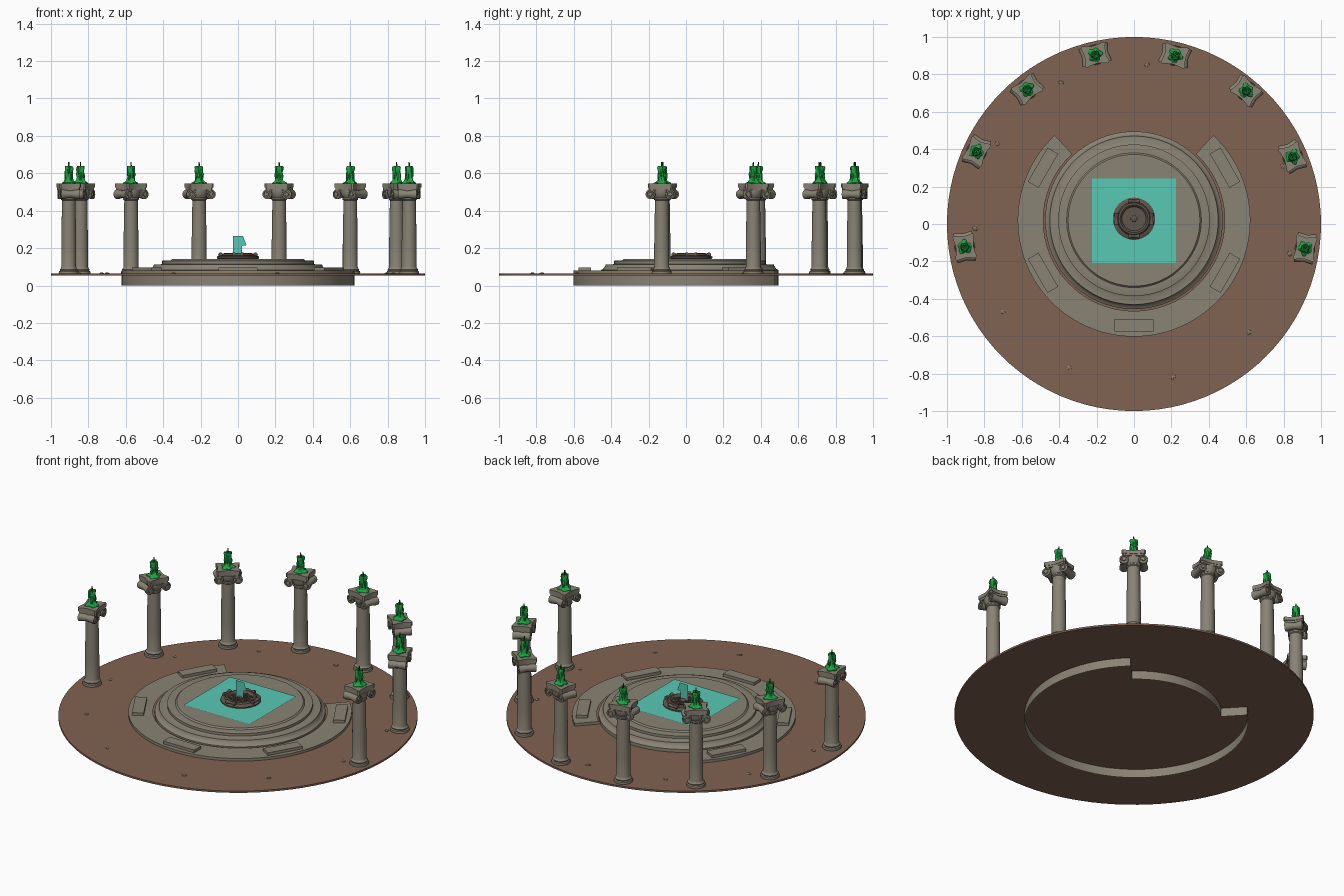
import bpy, bmesh, math, random
from mathutils import Matrix, Vector

if "Cube" in bpy.data.objects:
    bpy.data.objects.remove(bpy.data.objects["Cube"])

random.seed(4)
CY = 0.02        # centre of the stepped platform


def mat(name, rgb):
    m = bpy.data.materials.new(name)
    lin = [((c / 255 + 0.055) / 1.055) ** 2.4 for c in rgb]
    m.diffuse_color = (*lin, 1)
    m.use_nodes = True
    m.node_tree.nodes["Principled BSDF"].inputs["Base Color"].default_value = m.diffuse_color
    return m


STONE = mat("stone", (137, 131, 116))
DARK = mat("dark_stone", (96, 85, 74))
EARTH = mat("earth", (128, 98, 81))
TEAL = mat("teal_water", (88, 200, 180))
WAX = mat("green_wax", (28, 165, 66))
WICK = mat("wick", (62, 50, 36))
PEBBLE = mat("pebble", (140, 126, 110))


def finish(bm, name, material, loc=(0, 0, 0), rot=0, smooth=True, fix=True):
    if fix:
        bmesh.ops.recalc_face_normals(bm, faces=bm.faces)
    me = bpy.data.meshes.new(name)
    bm.to_mesh(me)
    bm.free()
    me.materials.append(material)
    ob = bpy.data.objects.new(name, me)
    bpy.context.collection.objects.link(ob)
    ob.location = loc
    ob.rotation_euler.z = rot
    if smooth:
        bpy.ops.object.select_all(action='DESELECT')
        ob.select_set(True)
        bpy.context.view_layer.objects.active = ob
        bpy.ops.object.shade_smooth_by_angle(angle=math.radians(35))
    return ob


def lathe(bm, prof, n=32, a0=0, a1=360, m=None, wob=None):
    """Revolve (r, z) points listed from bottom/outside to top/centre."""
    full = a1 - a0 >= 360
    m = m or Matrix()
    rows = []
    for i in range(n if full else n + 1):
        a = math.radians(a0 + (a1 - a0) * i / n)
        row = []
        for r, z in prof:
            k = r * (wob(a, z) if wob else 1)
            row.append(bm.verts.new(m @ Vector((k * math.cos(a), k * math.sin(a), z))))
        rows.append(row)
    for i in range(n):
        p, q = rows[i], rows[(i + 1) % len(rows)]
        for j in range(len(prof) - 1):
            bm.faces.new((p[j], q[j], q[j + 1], p[j + 1]))
    bmesh.ops.remove_doubles(bm, verts=bm.verts, dist=1e-5)
    return rows


def box(bm, c, s, m=None):
    m = (m or Matrix()) @ Matrix.Translation(c) @ Matrix.Diagonal((*s, 1))
    bmesh.ops.create_cube(bm, size=1, matrix=m)


def prism(bm, pts, z0, z1):
    lo = [bm.verts.new((x, y, z0)) for x, y in pts]
    hi = [bm.verts.new((x, y, z1)) for x, y in pts]
    bm.faces.new(lo[::-1])
    bm.faces.new(hi)
    for i in range(len(pts)):
        j = (i + 1) % len(pts)
        bm.faces.new((lo[i], lo[j], hi[j], hi[i]))


# Ground disc
bm = bmesh.new()
lathe(bm, [(0, .053), (1, .053), (1, .064), (0, .064)], 96)
finish(bm, "ground_disc", EARTH)

# Outer ring, open towards the back and open underneath
bm = bmesh.new()
lathe(bm, [(.622, 0), (.622, .08), (.485, .08)], 72, 133, 407)
for deg in (133, 407):
    c, s = math.cos(math.radians(deg)), math.sin(math.radians(deg))
    bm.faces.new([bm.verts.new((r * c, r * s, z)) for r, z in
                  ((.475, 0), (.622, 0), (.622, .08), (.475, .08))])
finish(bm, "outer_ring", STONE, (0, CY, 0), fix=False)

# Stepped dais with its wall showing in the gap
bm = bmesh.new()
lathe(bm, [(.475, 0), (.475, .075)], 24, 47, 133)
lathe(bm, [(.475, .06), (.475, .083), (.462, .09), (.452, .104), (.45, .112), (.415, .112),
           (.405, .116), (.405, .132), (.397, .134), (.36, .134), (.352, .142), (0, .142)], 96)
finish(bm, "stepped_dais", STONE, (0, CY, 0), fix=False)

# Five low benches on the ring
bm = bmesh.new()
for deg in (-150, -90, -30, 30, 150):
    m = Matrix.Rotation(math.radians(deg), 4, 'Z')
    box(bm, (.562, 0, .087), (.066, .21, .02), m)
finish(bm, "benches", STONE, (0, CY, 0), smooth=False)

# Water sheet and upright spray plane
bm = bmesh.new()
bm.faces.new([bm.verts.new((x, y, .146)) for x, y in
              ((-.224, -.228), (.224, -.228), (.224, .224), (-.224, .224))])
finish(bm, "water_sheet", TEAL, (0, CY, 0), smooth=False, fix=False)
bm = bmesh.new()
bm.faces.new([bm.verts.new((x, 0, z)) for x, z in
              ((-.027, .165), (.022, .165), (.022, .212), (.045, .216), (.027, .264), (-.027, .264))])
finish(bm, "water_spray", TEAL, (0, CY, 0), smooth=False, fix=False)

# Fountain bowl with four scroll knobs and a rosette
bm = bmesh.new()
lathe(bm, [(.105, .14), (.113, .147), (.113, .154), (.104, .160), (.09, .162), (.084, .171),
           (.074, .173), (.068, .168), (.064, .158), (0, .158)], 48)
finish(bm, "fountain_bowl", DARK, (0, CY + .008, 0))
bm = bmesh.new()
for k in range(4):
    m = Matrix.Rotation(k * math.pi / 2, 4, 'Z')
    side = m @ Matrix.Translation((.094, 0, .165)) @ Matrix.Rotation(math.pi / 2, 4, 'X')
    lathe(bm, [(0, -.03), (.012, -.03), (.012, -.02), (.008, -.012), (.008, .012),
               (.012, .02), (.012, .03), (0, .03)], 14, m=side)
finish(bm, "fountain_scrolls", DARK, (0, CY + .008, 0))
bm = bmesh.new()
lathe(bm, [(.018, .157), (.018, .168), (.01, .174), (0, .175)], 16)
lathe(bm, [(.05, .157), (.05, .163), (.043, .163), (.043, .157)], 32)
for k in range(8):
    box(bm, (.04, 0, .16), (.05, .007, .008), Matrix.Rotation(k * math.pi / 4, 4, 'Z'))
finish(bm, "fountain_rosette", DARK, (0, CY + .008, 0))

# Column shaft and base
bm = bmesh.new()
lathe(bm, [(0, .06), (.052, .06), (.054, .068), (.052, .076), (.046, .08), (.048, .087),
           (.042, .093), (.040, .1), (.040, .22), (.036, .455), (.042, .46), (.042, .468),
           (.038, .472), (.05, .49), (.05, .51), (0, .51)], 28)
shaft = finish(bm, "column_shaft", STONE)

# Capital: concave slab over two pinched side scrolls
bm = bmesh.new()
hx, hy, dip = .07, .06, .013
corner = [(-hx, -hy), (hx, -hy), (hx, hy), (-hx, hy)]
pts = []
for i in range(4):
    a, b = Vector(corner[i]), Vector(corner[(i + 1) % 4])
    for t in (.06, .25, .5, .75, .94):
        p = a.lerp(b, t)
        pts.append(p - p.normalized() * dip * (1 - (2 * t - 1) ** 2))
prism(bm, [p * .94 for p in pts], .512, .524)
prism(bm, pts, .524, .546)
box(bm, (0, 0, .503), (.1, .078, .026))
for x in (-.054, .054):
    m = Matrix.Translation((x, 0, .488)) @ Matrix.Rotation(math.pi / 2, 4, 'X')
    lathe(bm, [(0, -.052), (.009, -.052), (.011, -.046), (.017, -.046), (.019, -.05), (.026, -.05),
               (.026, -.04), (.018, 0), (.026, .04), (.026, .05), (.019, .05), (.017, .046),
               (.011, .046), (.009, .052), (0, .052)], 20, m=m)
capital = finish(bm, "column_capital", STONE)

# Melting candle with drips, and its wick
bm = bmesh.new()


def drip(a, z):
    return 1 + .16 * math.sin(5 * a + 38 * z) + .10 * math.sin(3 * a - 90 * z)


lathe(bm, [(.036, .545), (.035, .55), (.027, .555), (.021, .563), (.019, .58), (.021, .595),
           (.018, .605), (.020, .62), (.021, .63), (.018, .638), (.013, .637), (.008, .63), (0, .63)],
      30, wob=drip)
for k in range(7):     # hanging runs of wax
    a = k * 2 * math.pi / 7 + random.uniform(-.3, .3)
    m = Matrix.Translation((.019 * math.cos(a), .019 * math.sin(a), random.uniform(.58, .62)))
    bmesh.ops.create_uvsphere(bm, u_segments=8, v_segments=6, radius=1,
                              matrix=m @ Matrix.Diagonal((.005, .005, .018, 1)))
candle = finish(bm, "candle", WAX)
bm = bmesh.new()
lathe(bm, [(.004, .625), (.004, .645), (.003, .66), (0, .661)], 8)
wick = finish(bm, "candle_wick", WICK)

# Eight columns in a horseshoe around the back
spots = [(.915, -.13), (.848, .36), (.60, .712), (.22, .90),
         (-.208, .905), (-.572, .72), (-.842, .387), (-.905, -.123)]
for i, (x, y) in enumerate(spots):
    for part in (shaft, capital, candle, wick):
        ob = part
        if i:
            ob = part.copy()
            ob.name = f"{part.name}_{i + 1}"
            bpy.context.collection.objects.link(ob)
        ob.location = (x, y, 0)
        ob.rotation_euler.z = math.atan2(y, x) - math.pi / 2

# Scattered flat pebbles
bm = bmesh.new()
for x, y in [(.07, .85), (-.39, .755), (-.73, .43), (-.70, -.47), (-.345, -.77), (.21, -.82),
             (.615, -.58), (.795, .31), (.83, -.16), (.585, .68), (-.85, -.025)]:
    m = Matrix.Translation((x, y, .064)) @ Matrix.Rotation(random.uniform(0, 3), 4, 'Z')
    bmesh.ops.create_icosphere(bm, subdivisions=1, radius=1,
                               matrix=m @ Matrix.Diagonal((.016, .012, .007, 1)))
finish(bm, "pebbles", PEBBLE, smooth=False)
